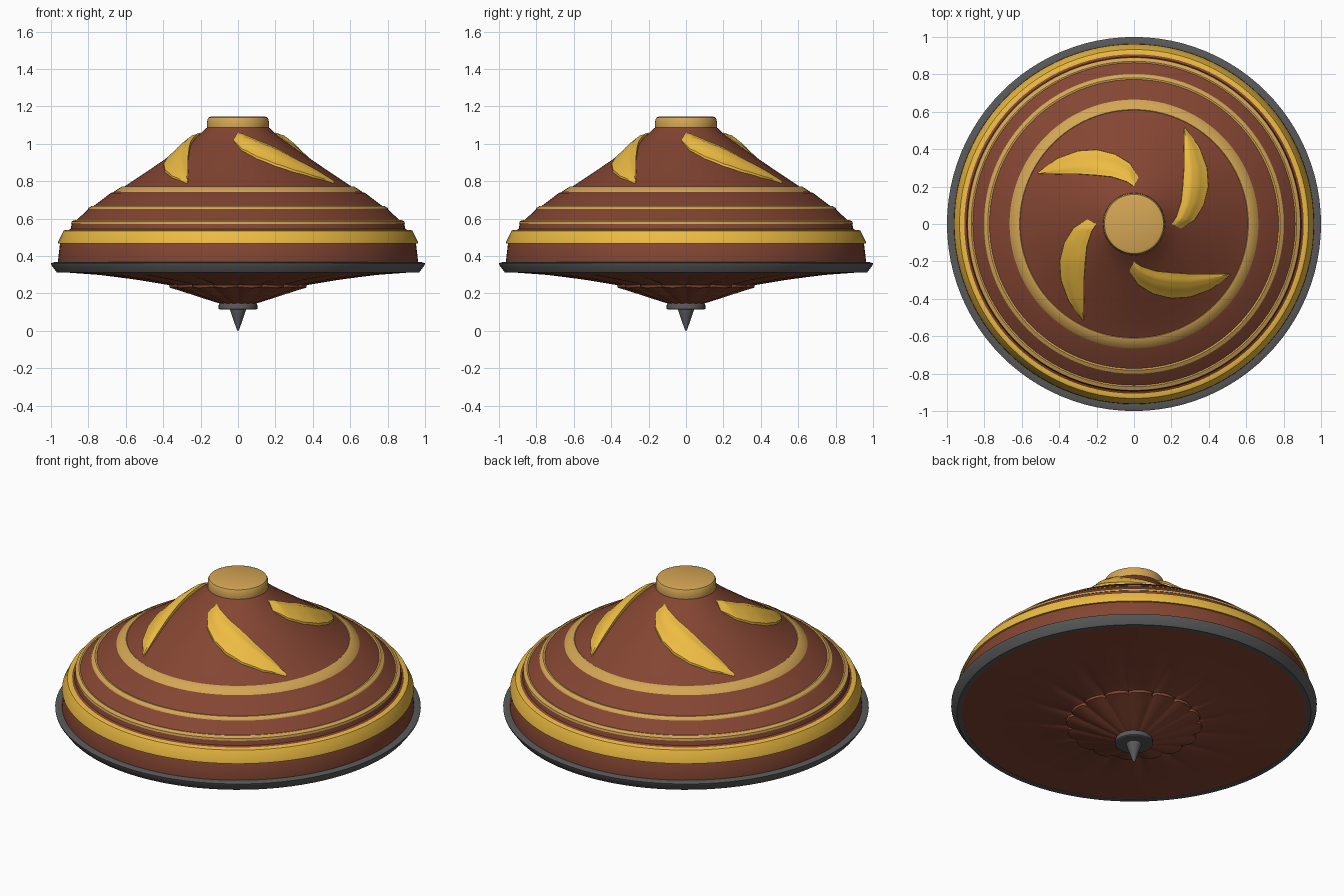
import bpy, bmesh, math
from math import sin, cos, pi

if "Cube" in bpy.data.objects:
    bpy.data.objects.remove(bpy.data.objects["Cube"])


def material(name, rgb):
    m = bpy.data.materials.new(name)
    m.diffuse_color = (*rgb, 1)
    m.use_nodes = True
    m.node_tree.nodes["Principled BSDF"].inputs["Base Color"].default_value = m.diffuse_color
    return m


BROWN = material("brown", (0.23, 0.06, 0.032))
GOLD = material("gold", (0.85, 0.50, 0.055))
BRASS = material("brass", (0.66, 0.38, 0.09))
STEEL = material("dark_steel", (0.10, 0.10, 0.10))


def finish(name, bm, mat, angle=30):
    bmesh.ops.remove_doubles(bm, verts=bm.verts, dist=1e-5)
    bmesh.ops.recalc_face_normals(bm, faces=bm.faces)
    me = bpy.data.meshes.new(name)
    bm.to_mesh(me)
    bm.free()
    me.materials.append(mat)
    ob = bpy.data.objects.new(name, me)
    bpy.context.collection.objects.link(ob)
    bpy.ops.object.select_all(action='DESELECT')
    ob.select_set(True)
    bpy.context.view_layer.objects.active = ob
    bpy.ops.object.shade_smooth_by_angle(angle=math.radians(angle))
    return ob


def lathe(name, prof, mat, closed=False, n=96):
    """Revolve (radius, z) points about the z axis."""
    bm = bmesh.new()
    pts = prof + prof[:1] if closed else prof
    vs = [bm.verts.new((r, 0, z)) for r, z in pts]
    es = [bm.edges.new(p) for p in zip(vs, vs[1:])]
    bmesh.ops.spin(bm, geom=vs + es, cent=(0, 0, 0), axis=(0, 0, 1),
                   angle=2 * pi, steps=n, use_merge=False)
    return finish(name, bm, mat)


def interp(pts, x):
    for (a, za), (b, zb) in zip(pts, pts[1:]):
        if x <= b:
            return za + (zb - za) * (x - a) / (b - a)
    return pts[-1][1]


# Upper cone curve, radius -> height
CONE = [(0.0, 1.10), (0.165, 1.088), (0.20, 1.055), (0.25, 1.015), (0.32, 0.966),
        (0.40, 0.911), (0.50, 0.843), (0.615, 0.767)]

# Stepped brown body
lathe("body", [(0.96, 0.34), (0.963, 0.37), (0.952, 0.465), (0.925, 0.53),
               (0.895, 0.545), (0.888, 0.575), (0.865, 0.590), (0.80, 0.652),
               (0.775, 0.665), (0.68, 0.737), (0.655, 0.745)] + CONE[::-1], BROWN)

# Gold bands inlaid on the body
lathe("wide_band", [(0.94, 0.466), (0.962, 0.466), (0.962, 0.475), (0.933, 0.535),
                    (0.925, 0.539), (0.89, 0.539)], GOLD, True)
lathe("lower_ring", [(0.87, 0.572), (0.892, 0.572), (0.890, 0.585),
                     (0.870, 0.594), (0.85, 0.590)], BRASS, True)
lathe("middle_ring", [(0.77, 0.650), (0.803, 0.652), (0.800, 0.658),
                      (0.782, 0.668), (0.76, 0.665)], BRASS, True)
lathe("upper_ring", [(0.62, 0.737), (0.668, 0.737), (0.664, 0.744),
                     (0.622, 0.771), (0.612, 0.773), (0.60, 0.765)], BRASS, True)

# Rim, cap and spinning tip
lathe("rim", [(0.94, 0.312), (0.968, 0.312), (0.998, 0.352), (1.0, 0.362),
              (0.985, 0.367), (0.955, 0.367)], STEEL, True)
lathe("top_cap", [(0, 1.06), (0.16, 1.06), (0.166, 1.09), (0.164, 1.13),
                  (0.158, 1.141), (0.145, 1.146), (0, 1.146)], BRASS)
lathe("tip_collar", [(0, 0.15), (0.098, 0.15), (0.103, 0.138), (0.103, 0.118),
                     (0.098, 0.115), (0, 0.115)], STEEL, n=48)
lathe("tip", [(0, 0.13), (0.045, 0.13), (0.042, 0.11), (0.006, 0.005), (0, 0)], STEEL, n=32)

# Underside bowl: soft folds fading out towards the rim
PETALS, SEG = 16, 192
BOWL = [(0.0, 0.13), (0.1, 0.152), (0.36, 0.243), (0.55, 0.274), (0.75, 0.300), (0.97, 0.316)]
bm = bmesh.new()
rows = []
for i in range(25):
    r = 0.05 + 0.91 * i / 24
    fade = max(0, 1 - abs(r - 0.36) / 0.42)
    rows.append([bm.verts.new((r * cos(a), r * sin(a), interp(BOWL, r)
                 + 0.012 * fade * (1 - abs(sin(PETALS * a / 2))) ** 2))
                 for a in (2 * pi * k / SEG for k in range(SEG))])
for p, q in zip(rows, rows[1:]):
    for k in range(SEG):
        j = (k + 1) % SEG
        bm.faces.new((p[k], p[j], q[j], q[k]))
finish("underside", bm, BROWN, 40)

# Scalloped petals round the collar
bm = bmesh.new()
W = 12
for k in range(PETALS):
    grid = []
    for j in range(W + 1):
        u = j / W * 2 - 1
        a = 2 * pi * (k + 0.5 + u / 2) / PETALS
        end = 0.335 + 0.035 * math.sqrt(max(0, 1 - u * u))
        col = []
        for i in range(9):
            r = 0.09 + (end - 0.09) * i / 8
            z = interp(BOWL, r) - 0.003 - 0.011 * (1 - u * u) * r / 0.36
            col.append(bm.verts.new((r * cos(a), r * sin(a), z)))
        col.append(bm.verts.new(((end + .006) * cos(a), (end + .006) * sin(a),
                                 interp(BOWL, end) + 0.012)))
        grid.append(col)
    for p, q in zip(grid, grid[1:]):
        for i in range(9):
            bm.faces.new((p[i], q[i], q[i + 1], p[i + 1]))
finish("underside_petals", bm, BROWN, 35)

# Curved raised blades, four round the cone: inner and outer edges (t, coordinate)
INNER = [(0.20, 0.0), (0.225, 0.04), (0.25, 0.12), (0.258, 0.20), (0.265, 0.30),
         (0.265, 0.40), (0.266, 0.51)]
OUTER = [(0.25, -0.025), (0.325, 0.02), (0.375, 0.10), (0.40, 0.20), (0.393, 0.30),
         (0.352, 0.41), (0.274, 0.515)]


def edge(pts, t):
    xs = [(i / 6, p[0]) for i, p in enumerate(pts)]
    ys = [(i / 6, p[1]) for i, p in enumerate(pts)]
    return interp(xs, t), interp(ys, t)


RAISE = [(0, -0.02), (0.1, 0.022), (0.3, 0.036), (0.6, 0.032), (0.9, 0.014), (1, -0.02)]
for b in range(4):
    ca, sa = cos(b * pi / 2), sin(b * pi / 2)
    bm = bmesh.new()
    grid = []
    for i in range(25):
        t = i / 24
        (x0, y0), (x1, y1) = edge(INNER, t), edge(OUTER, t)
        swell = interp([(0, 0.25), (0.12, 0.75), (0.5, 1), (0.85, 0.7), (1, 0.3)], t)
        row = []
        for j in range(11):
            s = j / 10
            # nearly vertical side walls
            e = 0.02 if j == 1 else 0.98 if j == 9 else s
            x, y = x0 + (x1 - x0) * e, y0 + (y1 - y0) * e
            h = interp(RAISE, s)
            z = interp(CONE, math.hypot(x, y)) + (h * swell if h > 0 else h)
            row.append(bm.verts.new((x * ca - y * sa, x * sa + y * ca, z)))
        grid.append(row)
    for p, q in zip(grid, grid[1:]):
        for j in range(10):
            bm.faces.new((p[j], p[j + 1], q[j + 1], q[j]))
    # end walls
    for row in (grid[0], grid[-1]):
        bm.faces.new(row)
    finish(f"blade_{b + 1}", bm, GOLD, 40)
